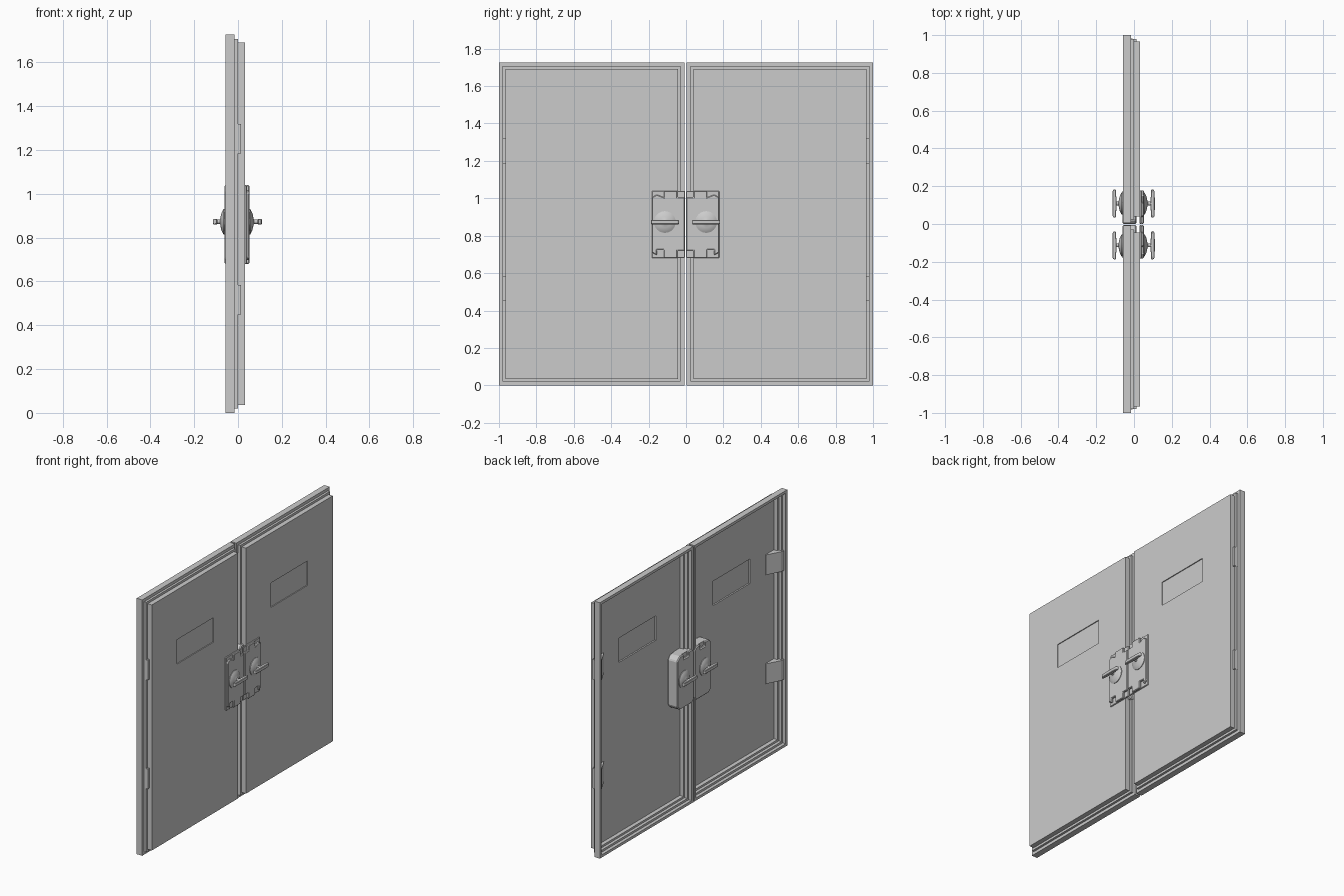
import bpy, bmesh, math
from mathutils import Matrix, Vector

if "Cube" in bpy.data.objects:
    bpy.data.objects.remove(bpy.data.objects["Cube"])


def make_object(name, bm, smooth=False):
    bmesh.ops.recalc_face_normals(bm, faces=bm.faces)
    mesh = bpy.data.meshes.new(name)
    bm.to_mesh(mesh)
    bm.free()
    ob = bpy.data.objects.new(name, mesh)
    bpy.context.collection.objects.link(ob)
    if smooth:
        bpy.context.view_layer.objects.active = ob
        ob.select_set(True)
        bpy.ops.object.shade_smooth_by_angle(angle=math.radians(35))
        ob.select_set(False)
    return ob


def prism(name, pts, offset, bevel=0.0):
    """Extrude a closed flat outline along an offset."""
    bm = bmesh.new()
    face = bm.faces.new([bm.verts.new(p) for p in pts])
    ext = bmesh.ops.extrude_face_region(bm, geom=[face])
    bmesh.ops.translate(bm, vec=Vector(offset),
                        verts=[v for v in ext["geom"] if isinstance(v, bmesh.types.BMVert)])
    ob = make_object(name, bm)
    if bevel:
        mod = ob.modifiers.new("Bevel", 'BEVEL')
        mod.width, mod.segments = bevel, 1
    return ob


def rect(y0, y1, z0, z1, x):
    return [(x, y0, z0), (x, y1, z0), (x, y1, z1), (x, y0, z1)]


def lathe(name, profile, y, z, steps=32):
    """Revolve (x, radius) points around an x-parallel axis."""
    bm = bmesh.new()
    rings = [[bm.verts.new((x, y + r * math.cos(a), z + r * math.sin(a)))
              for a in (2 * math.pi * i / steps for i in range(steps))] for x, r in profile]
    for a, b in zip(rings, rings[1:]):
        for i in range(steps):
            j = (i + 1) % steps
            bm.faces.new((a[i], a[j], b[j], b[i]))
    bm.faces.new(rings[0])
    bm.faces.new(rings[-1])
    return make_object(name, bm, True)


HEIGHT = 1.727
PANEL_FRONT, PANEL_BACK = 0.032, 0.012
# (inset, x) section through the stepped door edge, front to back
EDGE = [(0.035, 0.032), (0.035, 0.0), (0.02, 0.0), (0.02, -0.015), (0, -0.015),
        (0, -0.057), (0.018, -0.057), (0.018, -0.035), (0.032, -0.035),
        (0.032, -0.015), (0.045, -0.015), (0.045, 0.012)]
KNOB_Z = 0.873

for label, s, inner in (("left", -1, 0.009), ("right", 1, 0.004)):
    lo, hi = sorted((s * inner, s * 1.0))
    w0, w1 = sorted((s * 0.305, s * 0.698))

    # door leaf: stepped shell with a window opening
    loops = [rect(w0, w1, 1.19, 1.355, PANEL_FRONT)]
    loops += [rect(lo + d, hi - d, d, HEIGHT - d, x) for d, x in EDGE]
    loops.append(rect(w0, w1, 1.19, 1.355, PANEL_BACK))
    bm = bmesh.new()
    rings = [[bm.verts.new(p) for p in loop] for loop in loops]
    for a, b in zip(rings, rings[1:] + rings[:1]):
        for i in range(4):
            j = (i + 1) % 4
            bm.faces.new((a[i], a[j], b[j], b[i]))
    make_object(label + "_door_leaf", bm)

    # window pane
    prism(label + "_window_pane", rect(w0, w1, 1.19, 1.355, 0.022), (0.004, 0, 0))

    # hinge wedges in the outer edge of the recess
    for n, z in enumerate((0.45, 1.185)):
        prism(f"{label}_hinge_{n + 1}",
              [(0.013, s * 0.98, z), (-0.046, s * 0.982, z), (-0.040, s * 0.955, z),
               (0.008, s * 0.865, z), (0.013, s * 0.865, z)], (0, 0, 0.135))

    # front lock: thin backing plate and notched cover
    e = inner - 0.003

    def outline(pts, x):
        return [(x, s * (e + u), z) for u, z in pts]

    prism(label + "_lock_backing",
          outline([(0, 0.68), (0.177, 0.68), (0.177, 1.04), (0, 1.04)], 0.030),
          (0.010, 0, 0), 0.003)
    prism(label + "_lock_cover",
          outline([(0, 0.72), (0.04, 0.72), (0.04, 0.68), (0.112, 0.68), (0.112, 0.725),
                   (0.15, 0.725), (0.15, 0.695), (0.176, 0.71), (0.176, 1.005),
                   (0.15, 1.02), (0.112, 1.005), (0.112, 1.04), (0.04, 1.04),
                   (0.04, 1.005), (0, 1.005)], 0.036),
          (0.016, 0, 0), 0.004)

    # back lock case with clipped corners and a top notch
    prism(label + "_lock_case",
          outline([(0, 0.70), (0.02, 0.68), (0.152, 0.68), (0.177, 0.705), (0.177, 1.015),
                   (0.152, 1.04), (0.11, 1.04), (0.11, 1.01), (0.06, 1.01),
                   (0.06, 1.04), (0.02, 1.04), (0, 1.02)], 0.013),
          (-0.075, 0, 0), 0.006)
    prism(label + "_lock_case_notch",
          outline([(0.05, 0.99), (0.12, 0.99), (0.12, 1.04), (0.05, 1.04)], 0.013),
          (-0.062, 0, 0))

    # domed knob, stem and grip on both faces
    ky = s * (e + 0.107)
    for side, d, base in (("front", 1, 0.050), ("back", -1, 0.060)):
        lathe(f"{label}_{side}_knob",
              [(d * (base + x), r) for x, r in
               ((0, 0.058), (0.006, 0.058), (0.010, 0.051), (0.014, 0.043),
                (0.018, 0.030), (0.021, 0.014), (0.023, 0.010), (0.042, 0.010))],
              ky, KNOB_Z)
        x0 = d * (0.088 if d > 0 else 0.093)
        half = [(0.000, 0.028), (0.003, 0.060), (0.003, 0.074), (0.014, 0.075),
                (0.020, 0.068), (0.022, 0.030)]
        pts = [(x0 + d * x, ky + y, KNOB_Z - 0.012) for x, y in half]
        pts += [(x0 + d * x, ky - y, KNOB_Z - 0.012) for x, y in reversed(half)]
        prism(f"{label}_{side}_grip", pts, (0, 0, 0.024), 0.003)
